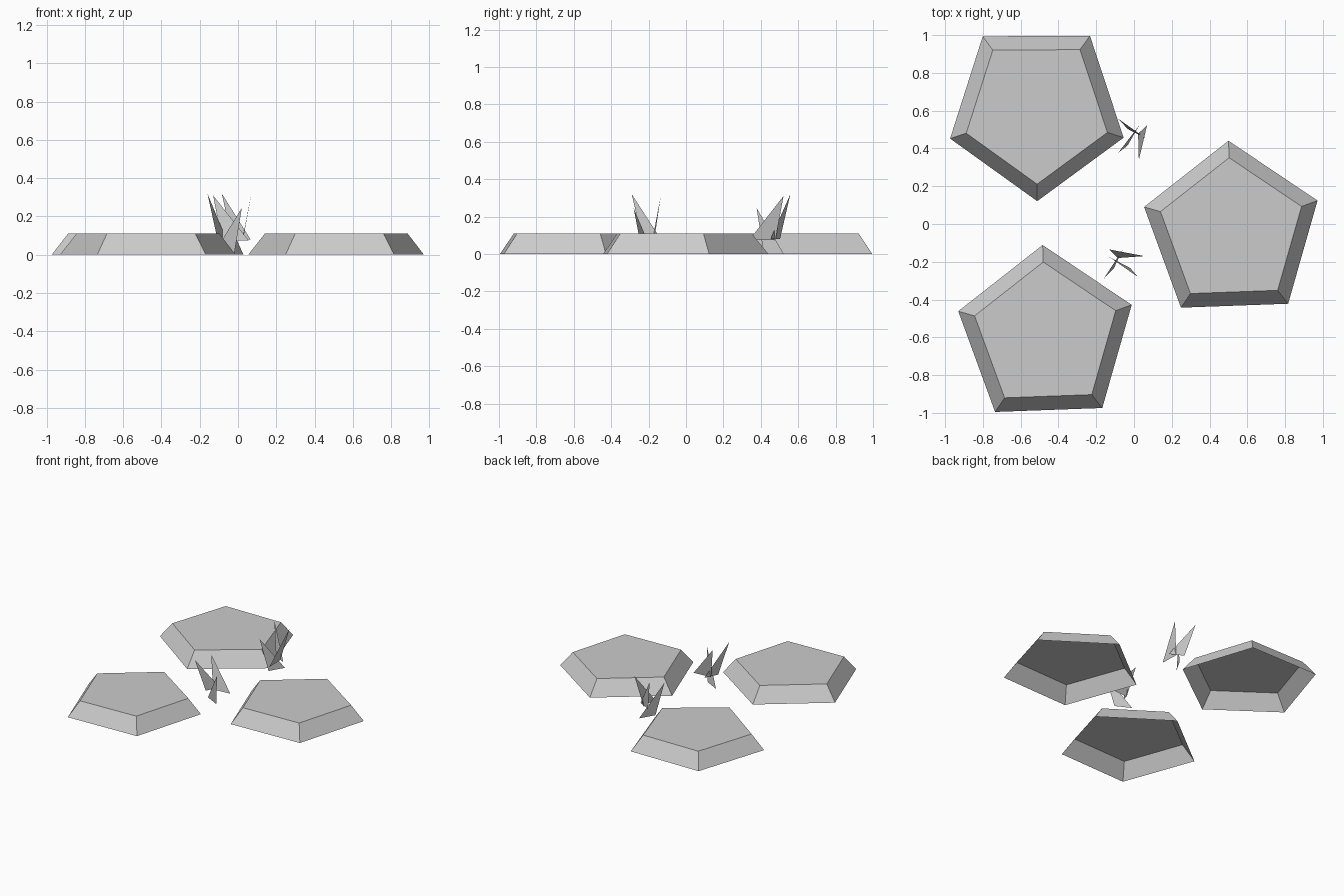
import bpy
import bmesh
from math import radians
from mathutils import Matrix, Vector

cube = bpy.data.objects.get("Cube")
if cube:
    bpy.data.objects.remove(cube)

grey = bpy.data.materials.new("stone_grey")
grey.use_nodes = True
grey.diffuse_color = (0.6, 0.6, 0.6, 1)
grey.node_tree.nodes["Principled BSDF"].inputs["Base Color"].default_value = (0.6, 0.6, 0.6, 1)


def add_object(name, bm):
    mesh = bpy.data.meshes.new(name)
    bm.to_mesh(mesh)
    bm.free()
    mesh.materials.append(grey)
    obj = bpy.data.objects.new(name, mesh)
    bpy.context.collection.objects.link(obj)
    return obj


# Five-sided stepping stone with sloped sides and an open underside
HEIGHT = 0.11


def stepping_stone(name, x, y, angle):
    bm = bmesh.new()
    rings = []
    for radius, z in ((0.483, 0), (0.393, HEIGHT)):
        ring = []
        for i in range(5):
            turn = Matrix.Rotation(radians(angle + i * 72), 3, "Z")
            ring.append(bm.verts.new(turn @ Vector((radius, 0, z))))
        rings.append(ring)
    low, high = rings
    for i in range(5):
        j = (i + 1) % 5
        bm.faces.new((low[i], low[j], high[j], high[i]))
    bm.faces.new(high)
    add_object(name, bm).location = (x, y, 0)


stepping_stone("right_stone", 0.518, -0.042, 92.1)
stepping_stone("front_stone", -0.466, -0.594, 92.1)
stepping_stone("back_stone", -0.515, 0.604, 270.3)

# Grass blades, each a flat triangle: tip first, then two root corners,
# measured from the tip of the tallest blade
BLADES = (
    ((0, 0, 0.32), (0.10, 0.155, 0.08), (0.053, 0.055, 0.08)),
    ((0.03, 0.155, 0.31), (0.215, 0.12, 0.075), (0.075, 0.11, 0.075)),
    ((0.18, 0.01, 0.245), (0.03, 0.115, 0), (0.14, 0.057, 0)),
)


def grass_tuft(name, x, y, angle):
    bm = bmesh.new()
    for blade in BLADES:
        bm.faces.new([bm.verts.new(corner) for corner in blade])
    tuft = add_object(name, bm)
    tuft.location = (x, y, 0)
    tuft.rotation_euler.z = radians(angle)


grass_tuft("front_grass_tuft", -0.16, -0.29, 0)
grass_tuft("back_grass_tuft", -0.085, 0.558, -92.5)
